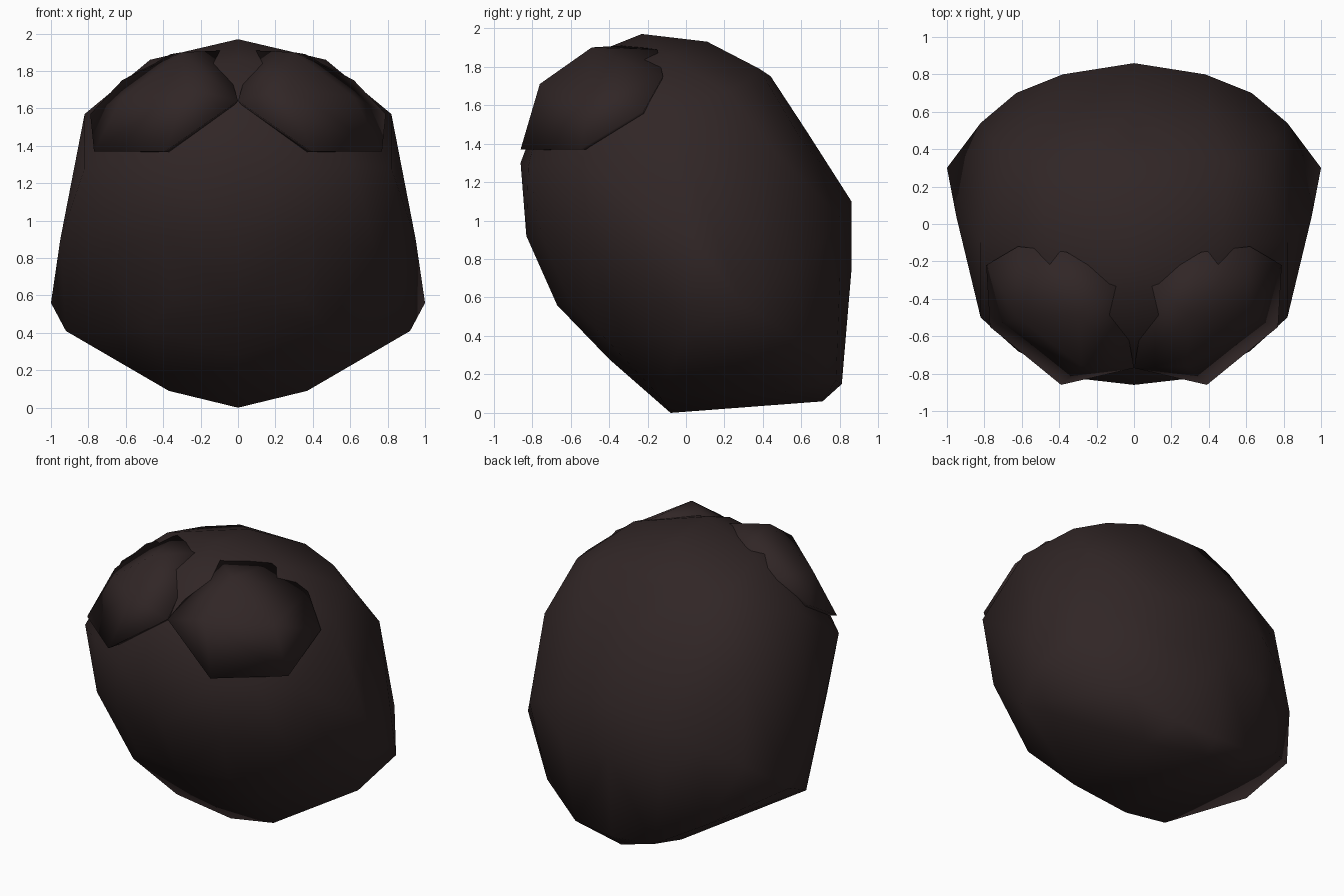
import bpy, bmesh
from mathutils import Vector

if "Cube" in bpy.data.objects:
    bpy.data.objects.remove(bpy.data.objects["Cube"])

dark = bpy.data.materials.new("dark_brown")
dark.diffuse_color = (0.030, 0.019, 0.019, 1)
dark.use_nodes = True
dark.node_tree.nodes["Principled BSDF"].inputs["Base Color"].default_value = dark.diffuse_color


def hull(name, pts):
    """Smooth-shaded faceted solid wrapped around the points."""
    bm = bmesh.new()
    for p in pts:
        bm.verts.new(p)
    res = bmesh.ops.convex_hull(bm, input=bm.verts)
    loose = {g for g in res["geom_interior"] + res["geom_unused"]
             if isinstance(g, bmesh.types.BMVert) and g.is_valid}
    bmesh.ops.delete(bm, geom=list(loose), context='VERTS')
    bmesh.ops.recalc_face_normals(bm, faces=bm.faces)
    for f in bm.faces:
        f.smooth = True
    me = bpy.data.meshes.new(name)
    bm.to_mesh(me)
    bm.free()
    me.materials.append(dark)
    ob = bpy.data.objects.new(name, me)
    bpy.context.collection.objects.link(ob)
    return ob


# centre-line profile (y, z)
profile = [(-.23, 1.97), (.11, 1.93), (.44, 1.75), (.63, 1.46), (.86, 1.10),
           (.86, .74), (.81, .15), (.71, .06), (-.08, 0), (-.40, .28),
           (-.67, .56), (-.83, .92), (-.86, 1.30), (-.74, 1.62), (-.48, 1.87)]

# half of the shell, mirrored across x
half = [
    # crown
    (.47, -.10, 1.86), (.25, .38, 1.79), (.50, .33, 1.73), (.68, .22, 1.67), (.82, -.10, 1.57),
    (.40, -.50, 1.78),
    # back
    (.76, .46, 1.36), (.40, .60, 1.42), (.38, .80, 1.02), (.63, .70, .88), (.82, .54, .76),
    (.38, .80, .70), (.60, .66, .33), (.30, .78, .17), (.33, .52, .11),
    # lower side corners
    (1.0, .30, .56), (.92, 0, .41), (.37, -.14, .09), (.95, .04, .90),
    # front
    (.82, -.50, 1.28), (.62, -.68, 1.30), (.35, -.82, 1.28), (.40, -.75, .92), (.73, -.50, .84),
    (.35, -.60, .57), (.48, -.46, .43), (.86, -.25, .80),
]
shell = [(0, y, z) for y, z in profile]
shell += [(s * x, y, z) for x, y, z in half for s in (1, -1)]
hull("main_shell", shell)

# two raised lobes over the front of the crown
lobe = [(0, -.77, 1.64), (.39, -.86, 1.37), (.77, -.55, 1.37), (.79, -.22, 1.57),
        (.62, -.12, 1.75), (.36, -.15, 1.89), (.08, -.32, 1.91), (.28, -.76, 1.71),
        (.30, -.49, 1.90), (.62, -.50, 1.66)]
for s, side in ((1, "right"), (-1, "left")):
    outer = [Vector((s * x, y, z)) for x, y, z in lobe]
    pivot = Vector((s * .25, -.2, 1.35))
    inner = [pivot + (p - pivot) * .85 for p in outer]
    hull("front_lobe_" + side, outer + inner)
